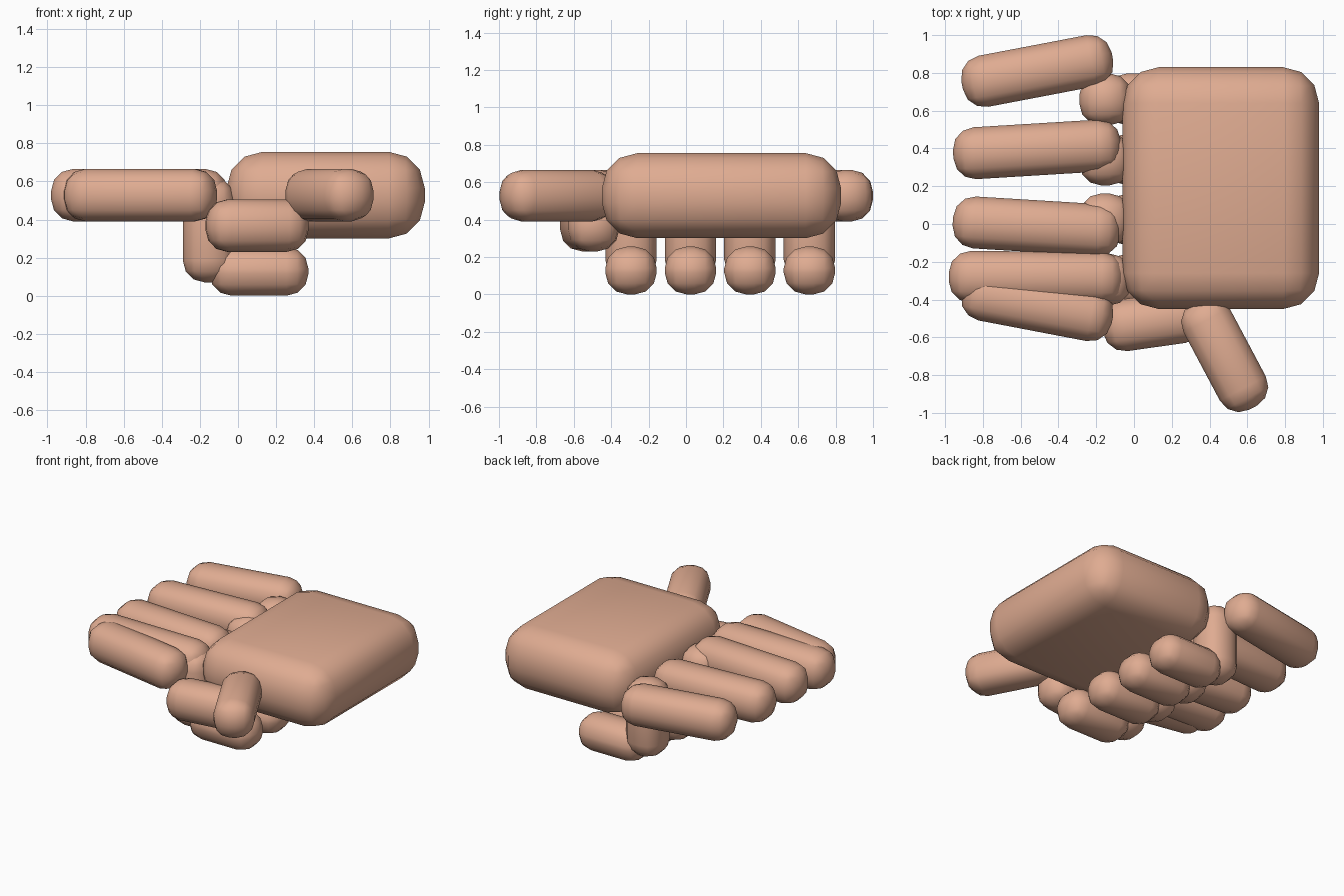
import bpy
import math

cube = bpy.data.objects.get("Cube")
if cube:
    bpy.data.objects.remove(cube, do_unlink=True)

# Single skin colour
skin = bpy.data.materials.new("skin")
skin.use_nodes = True
tone = (0.74, 0.41, 0.285, 1)
skin.diffuse_color = tone
skin.node_tree.nodes["Principled BSDF"].inputs["Base Color"].default_value = tone

THICK = 0.275      # finger thickness
ROUND = 0.115      # finger rounding


def rounded_block(name, centre, size, turn=0, radius=ROUND):
    """Box with rounded edges, turned about z by an angle in degrees."""
    bpy.ops.mesh.primitive_cube_add(size=1, location=centre)
    ob = bpy.context.object
    ob.name = name
    ob.scale = size
    bpy.ops.object.transform_apply(location=False, rotation=False, scale=True)
    ob.rotation_euler.z = math.radians(turn)
    bevel = ob.modifiers.new("rounding", 'BEVEL')
    bevel.width = radius
    bevel.segments = 3
    bevel.limit_method = 'NONE'
    ob.data.materials.append(skin)
    bpy.ops.object.shade_smooth()
    return ob


# Palm
rounded_block("palm", (0.46, 0.19, 0.528), (1.04, 1.28, 0.455), radius=0.19)

# Straight fingers fanned out level with the palm: x, y, length, turn
straight = [(-0.512, 0.81, 0.81, 10.8), (-0.513, 0.395, 0.89, 3.5),
            (-0.515, -0.012, 0.89, -3.5), (-0.518, -0.283, 0.925, -0.5),
            (-0.512, -0.43, 0.81, -10.8)]
for i, (x, y, length, turn) in enumerate(straight):
    rounded_block(f"straight_finger_{i + 1}", (x, y, 0.528),
                  (length, THICK, THICK), turn)

# Curled fingers: an upright joint and a tip folded under the palm
for i in range(4):
    y = 0.66 - i * 0.318
    rounded_block(f"curled_joint_{i + 1}", (-0.152, y, 0.345),
                  (THICK, THICK, 0.55))
    rounded_block(f"curled_tip_{i + 1}", (0.11, y, 0.128),
                  (0.52, THICK, 0.255))

# Thumbs: one pointing out, one folded in
rounded_block("thumb_out", (0.48, -0.69, 0.528), (0.64, THICK, THICK), -62)
rounded_block("thumb_folded", (0.10, -0.515, 0.368), (0.54, THICK, THICK), 8)
